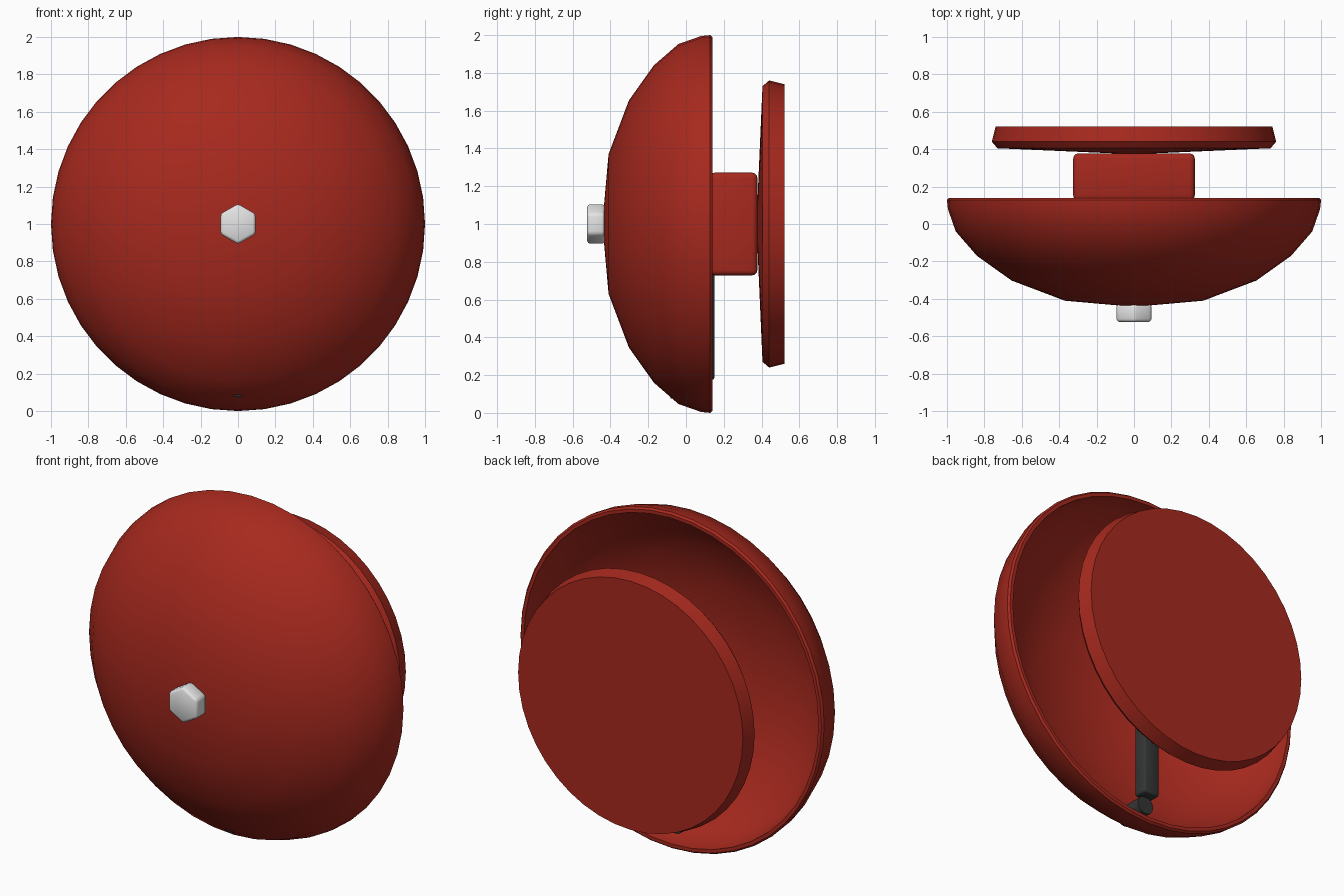
import bpy, bmesh, math
from mathutils import Matrix

if "Cube" in bpy.data.objects:
    bpy.data.objects.remove(bpy.data.objects["Cube"])


def material(name, rgb):
    m = bpy.data.materials.new(name)
    m.diffuse_color = (*rgb, 1)
    m.use_nodes = True
    m.node_tree.nodes["Principled BSDF"].inputs["Base Color"].default_value = m.diffuse_color
    return m


RED = material("bell red", (0.385, 0.022, 0.013))
SILVER = material("silver", (0.78, 0.78, 0.78))
DARK = material("dark grey", (0.035, 0.036, 0.037))
TO_Y = Matrix.Rotation(math.pi / 2, 4, 'X')


def finish(name, bm, mat, smooth=None, bevel=0, segs=1):
    bmesh.ops.recalc_face_normals(bm, faces=bm.faces)
    me = bpy.data.meshes.new(name)
    bm.to_mesh(me)
    bm.free()
    me.materials.append(mat)
    ob = bpy.data.objects.new(name, me)
    bpy.context.collection.objects.link(ob)
    if bevel:
        b = ob.modifiers.new("bevel", 'BEVEL')
        b.width, b.segments = bevel, segs
    if smooth:
        bpy.ops.object.select_all(action='DESELECT')
        ob.select_set(True)
        bpy.context.view_layer.objects.active = ob
        if bevel:
            bpy.ops.object.modifier_apply(modifier="bevel")
        bpy.ops.object.shade_smooth_by_angle(angle=math.radians(smooth))
    return ob


def lathe(name, profile, mat, smooth, n=44):
    """Spin (y, radius) points about the bell axis; radius 0 makes a pole."""
    bm = bmesh.new()
    rings = []
    for y, r in profile:
        if r == 0:
            rings.append([bm.verts.new((0, y, 1))] * n)
        else:
            rings.append([bm.verts.new((r * math.sin(2 * math.pi * i / n), y,
                                        1 + r * math.cos(2 * math.pi * i / n)))
                          for i in range(n)])
    for a, b in zip(rings, rings[1:]):
        for i in range(n):
            j = (i + 1) % n
            bm.faces.new(list(dict.fromkeys((a[i], a[j], b[j], b[i]))))
    return finish(name, bm, mat, smooth)


def box(name, x, y, z, mat, bevel, segs, smooth=None):
    bm = bmesh.new()
    bmesh.ops.create_cube(bm, size=1)
    for v in bm.verts:
        for k, (lo, hi) in enumerate((x, y, z)):
            v.co[k] = lo if v.co[k] < 0 else hi
    return finish(name, bm, mat, smooth, bevel, segs)


def rod(name, r, y0, y1, z, n, mat, smooth=None, bevel=0):
    bm = bmesh.new()
    bmesh.ops.create_cone(bm, cap_ends=True, segments=n, radius1=r, radius2=r, depth=y1 - y0,
                          matrix=Matrix.Translation((0, (y0 + y1) / 2, z)) @ TO_Y)
    return finish(name, bm, mat, smooth, bevel, 2)


# hollow gong: outer dome, rim, inner dome
lathe("gong", [(-0.443, 0), (-0.41, 0.37), (-0.302, 0.655), (-0.17, 0.84), (-0.04, 0.953),
               (0.08, 0.995), (0.128, 1.0), (0.14, 0.99), (0.14, 0.97), (0.08, 0.967),
               (-0.03, 0.927), (-0.155, 0.817), (-0.283, 0.637), (-0.385, 0.362), (-0.418, 0)],
      RED, 32)

# back plate with shallow conical front
lathe("back_plate", [(0.373, 0), (0.405, 0.73), (0.44, 0.76), (0.522, 0.74), (0.522, 0)], RED, 30)

# mechanism housing
box("housing", (-0.325, 0.325), (0.125, 0.378), (0.728, 1.272), RED, 0.028, 3, 40)

# hexagonal nut on the front
rod("nut", 0.108, -0.523, -0.43, 1, 6, SILVER, 70, 0.015)

# striker arm and hammer
box("striker_arm", (-0.052, 0.052), (0.066, 0.15), (0.175, 0.80), DARK, 0.012, 2, 50)
rod("striker_hammer", 0.053, -0.083, 0.097, 0.128, 16, DARK, 40)
